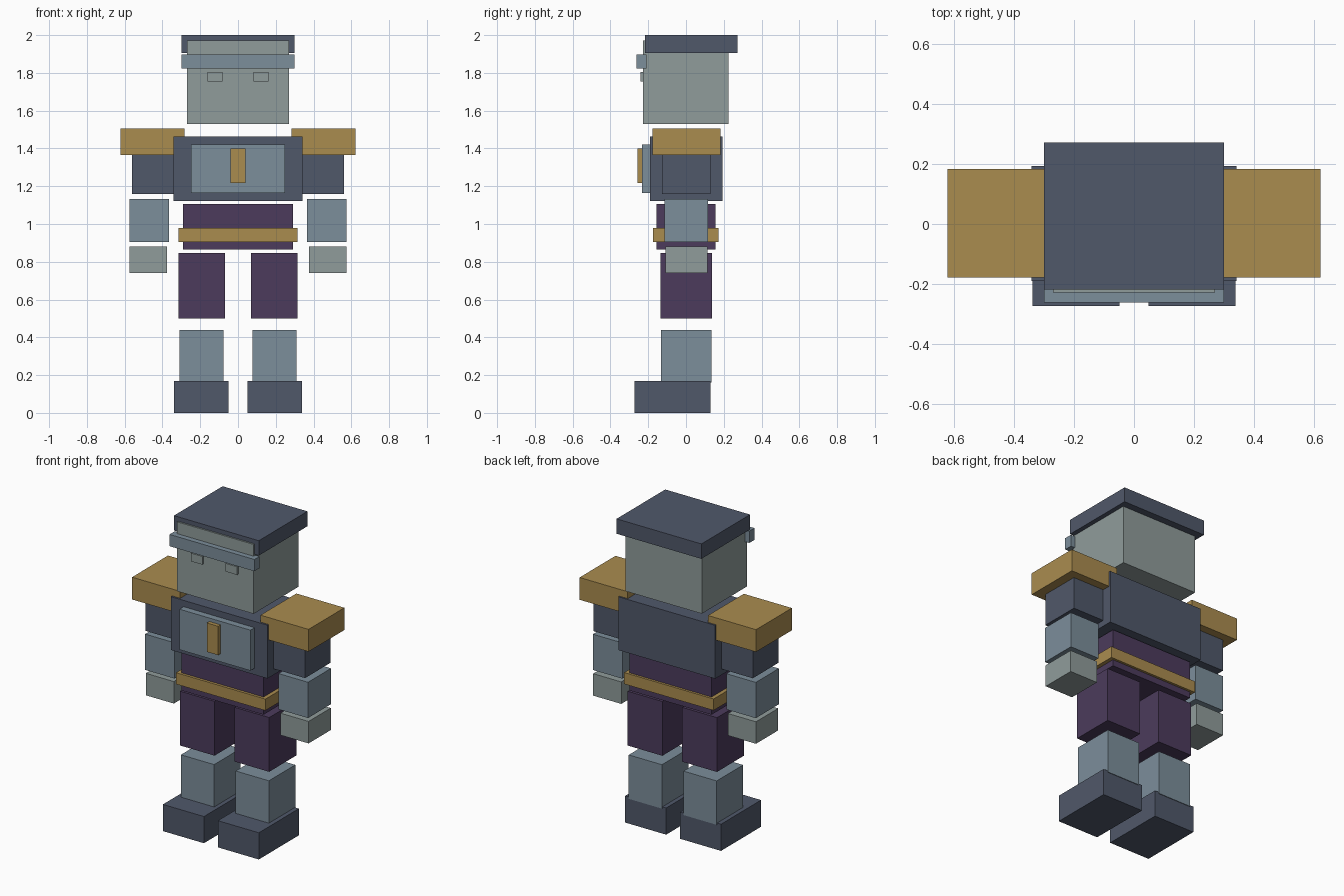
import bpy
import bmesh
from mathutils import Vector

if "Cube" in bpy.data.objects:
    bpy.data.objects.remove(bpy.data.objects["Cube"])


def material(name, rgb):
    lin = [(c / 255 / 12.92) if c < 11 else ((c / 255 + 0.055) / 1.055) ** 2.4 for c in rgb]
    m = bpy.data.materials.new(name)
    m.diffuse_color = (*lin, 1.0)
    m.use_nodes = True
    m.node_tree.nodes["Principled BSDF"].inputs["Base Color"].default_value = m.diffuse_color
    return m


NAVY = material("dark slate", (80, 88, 106))
STEEL = material("steel blue", (124, 142, 155))
SKIN = material("grey green", (144, 156, 155))
GOLD = material("gold", (170, 140, 79))
PURPLE = material("purple", (76, 59, 92))


def box(name, mat, x, y, z):
    """Box spanning the (min, max) ranges on each axis."""
    lo, hi = Vector((x[0], y[0], z[0])), Vector((x[1], y[1], z[1]))
    bm = bmesh.new()
    bmesh.ops.create_cube(bm, size=1)
    for v in bm.verts:
        v.co = (lo + hi) / 2 + v.co * (hi - lo)
    mesh = bpy.data.meshes.new(name)
    bm.to_mesh(mesh)
    bm.free()
    mesh.materials.append(mat)
    bpy.context.collection.objects.link(bpy.data.objects.new(name, mesh))


def centred(name, mat, half, y, z):
    box(name, mat, (-half, half), y, z)


def pair(name, mat, x, y, z):
    box("right_" + name, mat, x, y, z)
    box("left_" + name, mat, (-x[1], -x[0]), y, z)


# Head and headgear
centred("head", SKIN, 0.27, (-0.228, 0.226), (1.53, 1.972))
centred("cap", NAVY, 0.299, (-0.218, 0.272), (1.905, 2.0))
centred("headband", STEEL, 0.299, (-0.262, -0.21), (1.822, 1.897))
pair("eye", SKIN, (0.082, 0.162), (-0.241, -0.21), (1.754, 1.806))

# Torso, chest plate and belt
centred("torso", NAVY, 0.341, (-0.19, 0.193), (1.122, 1.462))
centred("chest_plate", STEEL, 0.25, (-0.232, -0.18), (1.164, 1.422))
centred("chest_badge", GOLD, 0.04, (-0.257, -0.22), (1.216, 1.4))
centred("waist", PURPLE, 0.29, (-0.157, 0.157), (0.865, 1.105))
centred("belt", GOLD, 0.315, (-0.174, 0.172), (0.905, 0.978))

# Arms
pair("shoulder_pad", GOLD, (0.283, 0.622), (-0.178, 0.183), (1.364, 1.506))
pair("upper_arm", NAVY, (0.335, 0.562), (-0.127, 0.13), (1.16, 1.42))
pair("forearm", STEEL, (0.366, 0.574), (-0.115, 0.117), (0.904, 1.132))
pair("hand", SKIN, (0.376, 0.574), (-0.109, 0.115), (0.74, 0.88))

# Legs
pair("thigh", PURPLE, (0.07, 0.315), (-0.136, 0.138), (0.5, 0.846))
pair("shin", STEEL, (0.076, 0.31), (-0.132, 0.134), (0.16, 0.44))
pair("boot", NAVY, (0.049, 0.338), (-0.273, 0.13), (0.0, 0.17))
